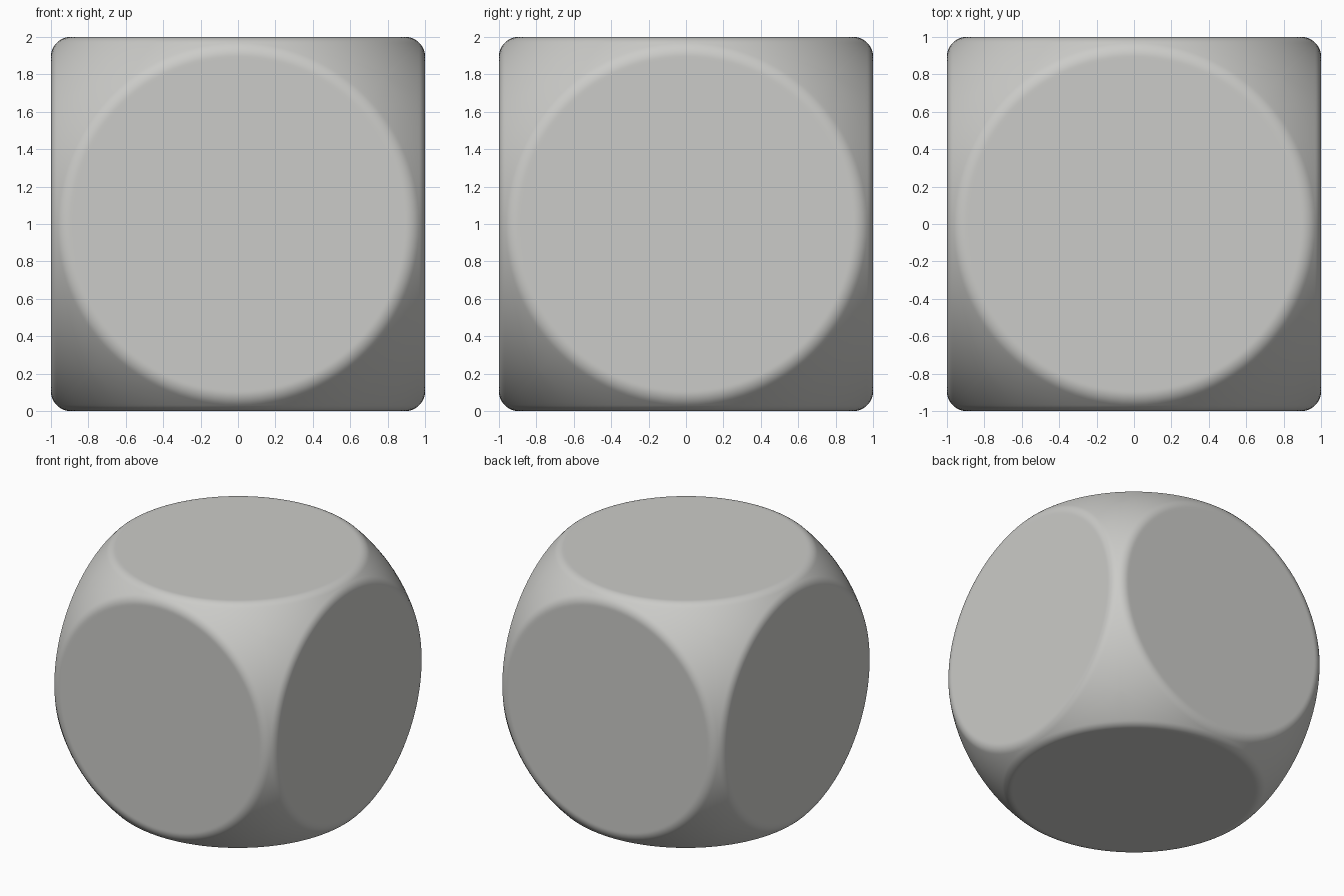
import bpy, bmesh, math
from mathutils import Vector, Matrix

if "Cube" in bpy.data.objects:
    bpy.data.objects.remove(bpy.data.objects["Cube"])

R = 1.37        # ball radius that trims the cube
FILLET = 0.10   # rounding between each flat and the ball
N = 96          # segments around each flat (multiple of 8)
FILLET_STEPS, BALL_STEPS = 8, 10

flat_r = math.sqrt((R - FILLET) ** 2 - (1 - FILLET) ** 2)
end_angle = math.atan2(flat_r, 1 - FILLET)   # where the fillet meets the ball


def side_rings():
    """Rings of one side facing +z: flat disc, fillet, ball out to the cube seam."""
    rings = [[(r, 1.0)] * N for r in (flat_r - 0.012, flat_r)]
    for i in range(1, FILLET_STEPS + 1):
        a = end_angle * i / FILLET_STEPS
        rings.append([(flat_r + FILLET * math.sin(a),
                       1 - FILLET + FILLET * math.cos(a))] * N)
    for i in range(1, BALL_STEPS + 1):
        ring = []
        for k in range(N):
            p = 2 * math.pi * k / N
            seam = math.atan(1 / max(abs(math.cos(p)), abs(math.sin(p))))
            a = end_angle + (seam - end_angle) * i / BALL_STEPS
            ring.append((R * math.sin(a), R * math.cos(a)))
        rings.append(ring)
    return rings


# One side repeated on all six directions, then welded along the seams
bm = bmesh.new()
turns = [Matrix.Rotation(math.pi / 2 * i, 3, 'X') for i in range(4)]
turns += [Matrix.Rotation(s * math.pi / 2, 3, 'Y') for s in (1, -1)]
for turn in turns:
    rows = []
    for ring in side_rings():
        row = []
        for k, (r, h) in enumerate(ring):
            p = 2 * math.pi * k / N
            co = turn @ Vector((r * math.cos(p), r * math.sin(p), h))
            row.append(bm.verts.new(co + Vector((0, 0, 1))))
        rows.append(row)
    bm.faces.new(rows[0])
    for a, b in zip(rows, rows[1:]):
        for k in range(N):
            j = (k + 1) % N
            bm.faces.new((a[k], b[k], b[j], a[j]))
bmesh.ops.remove_doubles(bm, verts=bm.verts, dist=1e-5)
bmesh.ops.recalc_face_normals(bm, faces=bm.faces)
for f in bm.faces:
    f.smooth = True

mesh = bpy.data.meshes.new("rounded_cube")
bm.to_mesh(mesh)
bm.free()
grey = bpy.data.materials.new("light grey")
grey.diffuse_color = (0.60, 0.60, 0.58, 1)
grey.use_nodes = True
grey.node_tree.nodes["Principled BSDF"].inputs["Base Color"].default_value = grey.diffuse_color
mesh.materials.append(grey)
bpy.context.collection.objects.link(bpy.data.objects.new("rounded_cube", mesh))
